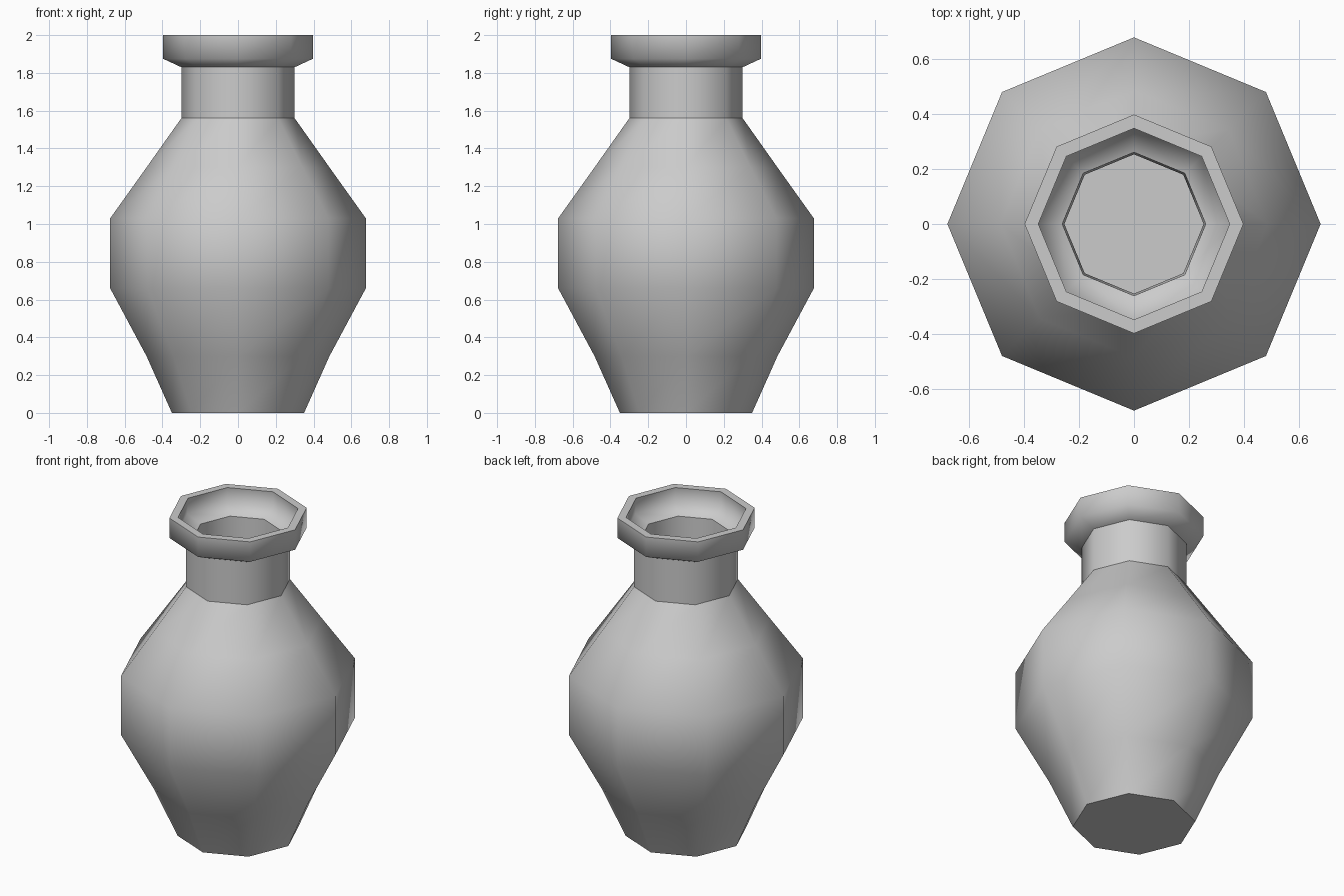
import bpy, bmesh
from math import cos, sin, tau

if "Cube" in bpy.data.objects:
    bpy.data.objects.remove(bpy.data.objects["Cube"])

SIDES = 8
# outer profile: radius, height, crease ring?
PROFILE = [
    (0.35, 0.00, True),    # foot
    (0.484, 0.30, False),
    (0.677, 0.66, False),  # belly
    (0.677, 1.03, False),
    (0.484, 1.30, False),  # shoulder
    (0.30, 1.56, True),    # neck base
    (0.30, 1.83, True),    # neck top
    (0.397, 1.875, False), # collar
    (0.397, 2.00, True),   # lip
]

# eight-sided lathe, closed at the foot, open at the lip
bm = bmesh.new()
rings = [[bm.verts.new((r * cos(tau * i / SIDES), r * sin(tau * i / SIDES), z))
          for i in range(SIDES)] for r, z, _ in PROFILE]
for a, b in zip(rings, rings[1:]):
    for i in range(SIDES):
        j = (i + 1) % SIDES
        bm.faces.new((a[i], a[j], b[j], b[i]))
bm.faces.new(rings[0][::-1])
for f in bm.faces:
    f.smooth = True

# sharp creases around the marked rings
for ring, (_, _, crease) in zip(rings, PROFILE):
    if crease:
        for i in range(SIDES):
            bm.edges.get((ring[i], ring[(i + 1) % SIDES])).smooth = False

mesh = bpy.data.meshes.new("vase")
bm.to_mesh(mesh)
bm.free()
vase = bpy.data.objects.new("vase", mesh)
bpy.context.collection.objects.link(vase)

# wall thickness, giving the hollow inside
wall = vase.modifiers.new("wall", 'SOLIDIFY')
wall.thickness = 0.05
wall.offset = -1
